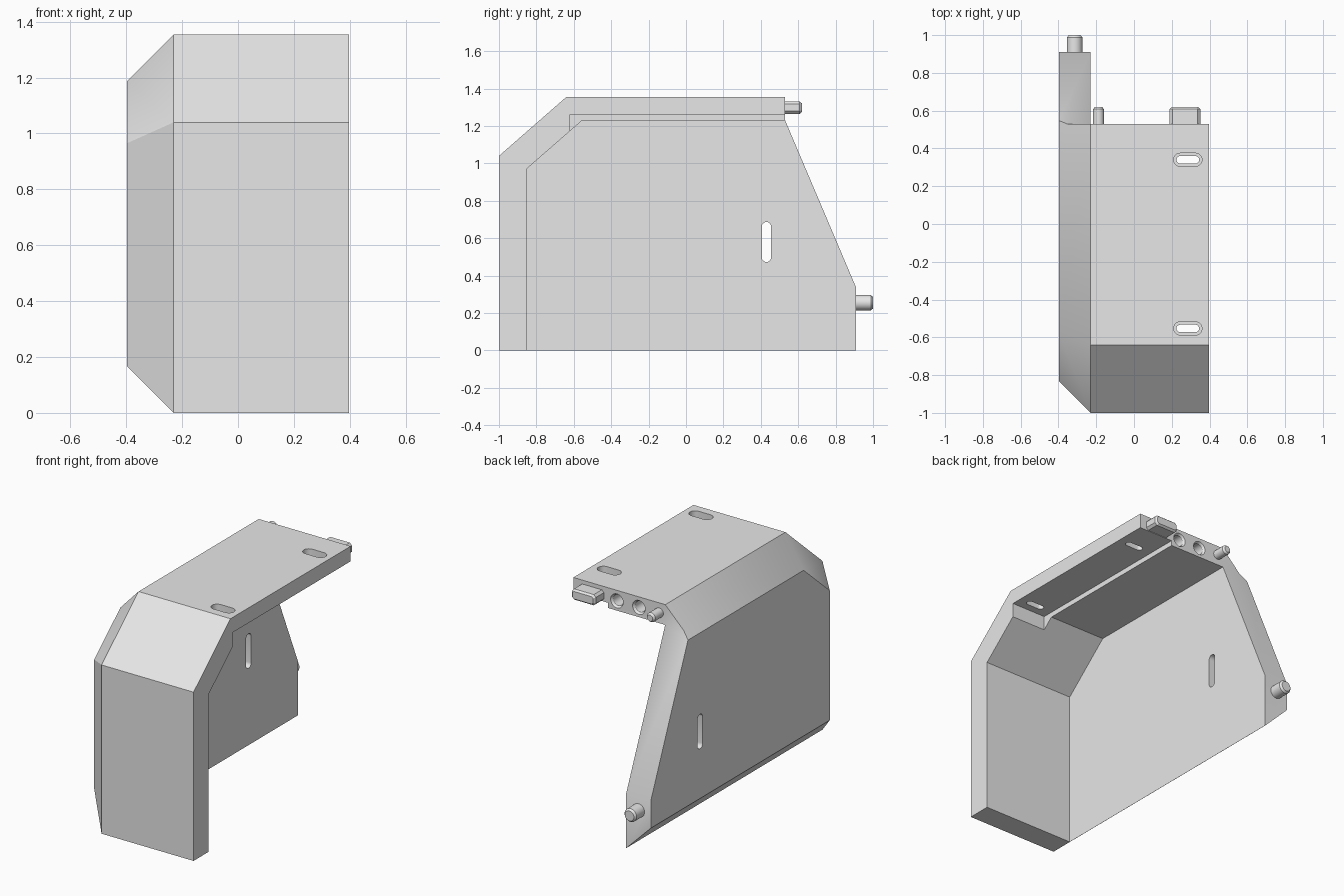
import bpy, bmesh
from math import cos, sin, pi, radians

if "Cube" in bpy.data.objects:
    bpy.data.objects.remove(bpy.data.objects["Cube"])

GREY = bpy.data.materials.new("light grey")
GREY.use_nodes = True
GREY.diffuse_color = (0.8, 0.8, 0.8, 1)
GREY.node_tree.nodes["Principled BSDF"].inputs["Base Color"].default_value = GREY.diffuse_color


def loft(name, rings):
    """Closed solid through rings holding equal numbers of points."""
    bm = bmesh.new()
    loops = [[bm.verts.new(p) for p in ring] for ring in rings]
    n = len(loops[0])
    for a, b in zip(loops, loops[1:]):
        for i in range(n):
            j = (i + 1) % n
            bm.faces.new((a[i], a[j], b[j], b[i]))
    bm.faces.new(loops[0][::-1])
    bm.faces.new(loops[-1])
    bmesh.ops.recalc_face_normals(bm, faces=bm.faces)
    mesh = bpy.data.meshes.new(name)
    bm.to_mesh(mesh)
    bm.free()
    mesh.materials.append(GREY)
    obj = bpy.data.objects.new(name, mesh)
    bpy.context.collection.objects.link(obj)
    return obj


def activate(obj):
    bpy.ops.object.select_all(action="DESELECT")
    obj.select_set(True)
    bpy.context.view_layer.objects.active = obj


def smooth(obj):
    activate(obj)
    bpy.ops.object.shade_smooth_by_angle(angle=radians(30))


def cut(target, cutter):
    cutter.hide_render = True
    activate(target)
    mod = target.modifiers.new("cut", "BOOLEAN")
    mod.operation, mod.solver, mod.object = "DIFFERENCE", "EXACT", cutter
    bpy.ops.object.modifier_apply(modifier=mod.name)
    bpy.data.objects.remove(cutter)


def at_x(profile, x):
    return [(x, y, z) for y, z in profile]


def stadium(half_length, radius, steps=10):
    """Slot outline, long axis first."""
    pts = []
    for side in (1, -1):
        for i in range(steps + 1):
            a = -pi / 2 + pi * i / steps
            pts.append((side * (half_length - radius + radius * cos(a)), side * radius * sin(a)))
    return pts


def round_y(name, x, z, stations, n=32):
    """Turned part along y; stations are (y, radius)."""
    return loft(name, [[(x + r * cos(2 * pi * i / n), y, z + r * sin(2 * pi * i / n))
                        for i in range(n)] for y, r in stations])


LEFT, WALL, RIGHT = 0.397, -0.23, -0.397
REAR, BACK = 0.53, 0.91

# Cover body with chamfered side, longer than needed at the back
outer = [(-1, 0), (-1, 1.04), (-0.64, 1.355), (1.2, 1.355), (1.2, 0)]
inset = [(-0.833, 0.167), (-0.833, 0.965), (-0.578, 1.188), (1.2, 1.188), (1.2, 0.167)]
cover = loft("cover_shell", [at_x(outer, LEFT), at_x(outer, WALL), at_x(inset, RIGHT)])

# Sloped back trim
trim = [(REAR, 1.6), (REAR, 1.23), (BACK, 0.335), (BACK, -0.2), (1.5, -0.2), (1.5, 1.6)]
cut(cover, loft("back_trim", [at_x(trim, -0.6), at_x(trim, 0.6)]))

# Hollow inside, open at the left, back and bottom
hollow = [(-0.853, -0.2), (-0.853, 0.97), (-0.555, 1.23), (1.4, 1.23), (1.4, -0.2)]
cut(cover, loft("hollow", [at_x(hollow, WALL + 0.001), at_x(hollow, 0.6)]))

# Shallow recess under the roof
recess = [(-0.62, 1.0), (-0.62, 1.262), (0.8, 1.262), (0.8, 1.0)]
cut(cover, loft("recess", [at_x(recess, 0.16), at_x(recess, 0.6)]))

# Two counterbored roof slots
for y in (0.34, -0.553):
    for half, radius, bottom in ((0.06, 0.02, 1.1), (0.075, 0.035, 1.31)):
        outline = stadium(half, radius)
        cut(cover, loft("roof_slot", [[(0.285 + u, y + v, z) for u, v in outline]
                                      for z in (bottom, 1.5)]))

# Upright slot in the side wall
outline = stadium(0.107, 0.025)
cut(cover, loft("side_slot", [[(x, 0.43 + v, 0.58 + u) for u, v in outline]
                              for x in (-0.6, 0)]))

# Countersunk sockets in the roof end
for x in (0.1, -0.05):
    cut(cover, round_y("socket", x, 1.29, [(0.43, 0.034), (0.517, 0.034), (REAR, 0.043), (0.54, 0.043)]))
smooth(cover)

# Locating pegs
for name, x, z, r, y in (("upper_peg", -0.188, 1.295, 0.029, REAR),
                         ("lower_peg", -0.314, 0.255, 0.041, BACK)):
    smooth(round_y(name, x, z, [(y - 0.03, r), (y + 0.078, r), (y + 0.09, r - 0.01)]))


# Chamfered locating tab
def tab_ring(y, w, h, c=0.014):
    pts = [(w, h - c), (w - c, h), (c - w, h), (-w, h - c),
           (-w, c - h), (c - w, -h), (w - c, -h), (w, c - h)]
    return [(0.27 + u, y, 1.298 + v) for u, v in pts]


smooth(loft("roof_tab", [tab_ring(REAR - 0.03, 0.081, 0.033), tab_ring(0.608, 0.081, 0.033),
                         tab_ring(0.62, 0.071, 0.023, 0.01)]))
